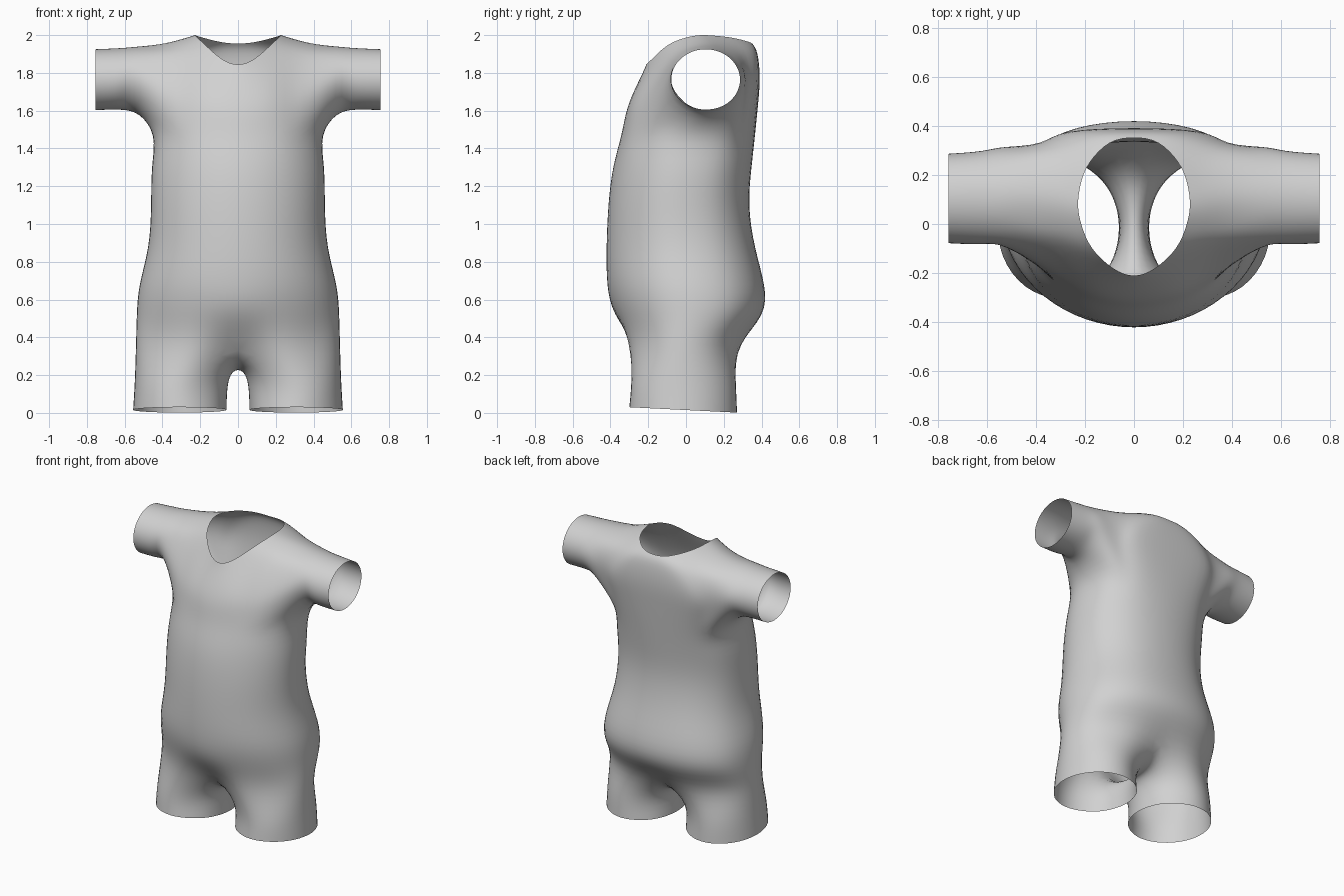
import bpy, bmesh, math
from mathutils import Vector

if "Cube" in bpy.data.objects:
    bpy.data.objects.remove(bpy.data.objects["Cube"])

# Torso levels: half width, front y, back y, front z, back z, back squareness
LEVELS = [
    (.54, -.33, .31, .36, .36, 2.2),
    (.535, -.375, .40, .52, .52, 2.3),
    (.52, -.415, .412, .68, .68, 2.3),
    (.475, -.42, .365, .88, .88, 2.3),
    (.46, -.41, .335, 1.10, 1.10, 2.3),
    (.455, -.385, .347, 1.30, 1.30, 2.4),
    (.45, -.345, .365, 1.46, 1.47, 2.7),
    (.46, -.318, .38, 1.585, 1.625, 3.3),
    (.46, -.28, .39, 1.69, 1.77, 3.6),
]
# Shoulder line and neckline, centre front round to centre back
SHOULDER = [(0, -.235, 1.79), (.16, -.19, 1.815), (.32, -.09, 1.87),
            (.37, 0, 1.93), (.38, .10, 1.958), (.37, .20, 1.945),
            (.33, .30, 1.90), (.17, .365, 1.905), (0, .377, 1.90)]
NECK = [(0, -.21, 1.845), (.085, -.18, 1.873), (.17, -.10, 1.945),
        (.213, -.005, 1.985), (.228, .08, 2.0), (.215, .17, 1.995),
        (.18, .25, 1.985), (.10, .33, 1.965), (0, .35, 1.955)]
CROTCH = [(0, .15, .245), (0, .02, .225), (0, -.11, .245)]
# Sleeve rings: x, centre y, centre z, radius y, radius z
SLEEVE = [(.52, .11, 1.757, .205, .183), (.62, .107, 1.768, .19, .163),
          (.755, .104, 1.764, .182, .161)]
# Leg rings: centre x, centre y, z, radius x, radius y, hem slope
LEG = [(.297, -.012, .175, .249, .276, 0), (.308, -.015, .015, .247, .285, -.05)]


def torso_ring(hw, yf, yb, zf, zb, nb):
    """Half cross-section from centre front to centre back."""
    pts, cy, ry = [], (yf + yb) / 2, (yb - yf) / 2
    for j in range(9):
        a = math.radians(-90 + 22.5 * j)
        n = 2 if j < 4 else nb
        x = hw * max(math.cos(a), 0) ** (2 / n) if 0 < j < 8 else 0
        y = cy + math.copysign(ry * abs(math.sin(a)) ** (2 / n), math.sin(a))
        pts.append((x, y, (zf + zb) / 2 + (zb - zf) / 2 * math.sin(a)))
    return pts


bm = bmesh.new()


def add(points):
    return [bm.verts.new(p) for p in points]


def bridge(a, b):
    for i in range(len(a)):
        k = (i + 1) % len(a)
        bm.faces.new((a[i], a[k], b[k], b[i]))


# Torso half, leaving the armhole open
rows = [torso_ring(*lv) for lv in LEVELS] + [SHOULDER, NECK]
rows[0][0] = (0, -.24, .33)
rows[0][8] = (0, .265, .34)
grid = [add(r) for r in rows]
for r in range(len(grid) - 1):
    for j in range(8):
        if 6 <= r <= 8 and 2 <= j <= 5:
            continue
        bm.faces.new((grid[r][j], grid[r][j + 1], grid[r + 1][j + 1], grid[r + 1][j]))

# Sleeve grown from the armhole edge
loop = (grid[6][2:7] + [grid[7][6], grid[8][6]] + grid[9][6:1:-1]
        + [grid[8][2], grid[7][2]])
for x, cy, cz, ry, rz in SLEEVE:
    angles = [math.radians(-90 + (i - 2) * 360 / 14) for i in range(14)]
    ring = add([(x, cy + ry * math.cos(a), cz + rz * math.sin(a)) for a in angles])
    bridge(loop, ring)
    loop = ring

# Leg grown from the lower torso edge and the crotch strip
loop = grid[0] + add(CROTCH)
angles = [-130 + 32.5 * j for j in range(9)] + [155, 180, 205]
for cx, cy, z, rx, ry, slope in LEG:
    pts = []
    for a in map(math.radians, angles):
        y = cy + ry * math.sin(a)
        pts.append((cx + rx * math.cos(a), y, z + slope * y))
    ring = add(pts)
    bridge(loop, ring)
    loop = ring

# Other half
bmesh.ops.mirror(bm, geom=bm.verts[:] + bm.edges[:] + bm.faces[:],
                 axis='X', merge_dist=.001)
bmesh.ops.recalc_face_normals(bm, faces=bm.faces[:])
for f in bm.faces:
    f.smooth = True
mesh = bpy.data.meshes.new("bodysuit")
bm.to_mesh(mesh)
bm.free()
suit = bpy.data.objects.new("bodysuit", mesh)
bpy.context.collection.objects.link(suit)

cloth = bpy.data.materials.new("light grey cloth")
cloth.diffuse_color = (.64, .64, .64, 1)
cloth.use_nodes = True
cloth.node_tree.nodes["Principled BSDF"].inputs["Base Color"].default_value = cloth.diffuse_color
mesh.materials.append(cloth)

# Smooth surface, with the cage pushed out so it passes through the points
sub = suit.modifiers.new("smooth", 'SUBSURF')
sub.levels = sub.render_levels = 2
targets = [v.co.copy() for v in mesh.vertices]
for _ in range(4):
    bpy.context.view_layer.update()
    ev = suit.evaluated_get(bpy.context.evaluated_depsgraph_get())
    now = [Vector(ev.data.vertices[i].co) for i in range(len(targets))]
    for v, t, p in zip(mesh.vertices, targets, now):
        v.co += (t - p) * .8
    mesh.update()
    suit.update_tag()
